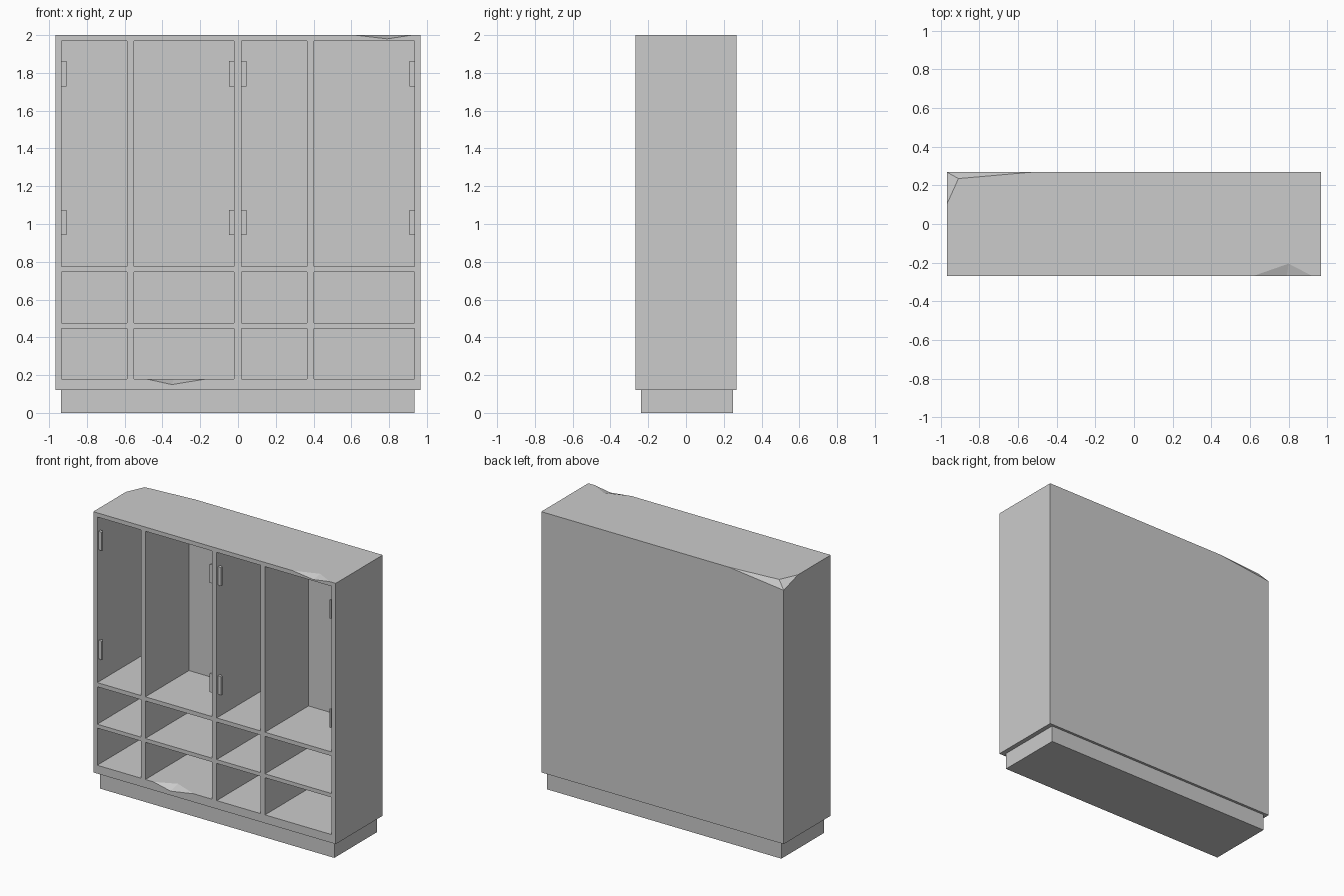
import bpy, bmesh

if "Cube" in bpy.data.objects:
    bpy.data.objects.remove(bpy.data.objects["Cube"])

W, FY, BY = 0.967, -0.268, 0.268     # half width, front and back planes
INNER_BACK = 0.228


def finish(name, bm):
    bmesh.ops.recalc_face_normals(bm, faces=bm.faces)
    me = bpy.data.meshes.new(name)
    bm.to_mesh(me)
    bm.free()
    ob = bpy.data.objects.new(name, me)
    bpy.context.collection.objects.link(ob)
    return ob


def add_box(bm, x0, x1, y0, y1, z0, z1):
    vs = bmesh.ops.create_cube(bm, size=1)["verts"]
    for v in vs:
        v.co.x = x1 if v.co.x > 0 else x0
        v.co.y = y1 if v.co.y > 0 else y0
        v.co.z = z1 if v.co.z > 0 else z0


def cut(ob, cutter):
    cutter.hide_render = True
    m = ob.modifiers.new("cut", "BOOLEAN")
    m.operation, m.solver, m.object = "DIFFERENCE", "EXACT", cutter
    bpy.context.view_layer.objects.active = ob
    bpy.ops.object.modifier_apply(modifier=m.name)
    bpy.data.objects.remove(cutter)


# Cabinet shell, with the chipped front edge and chipped back corner in the top
bm = bmesh.new()
P = {
    "fl0": (-W, FY, .12), "fr0": (W, FY, .12), "br0": (W, BY, .12), "bl0": (-W, BY, .12),
    "fl": (-W, FY, 2), "fr": (W, FY, 2), "br": (W, BY, 2), "bl": (-W, BY, 1.95),
    "e1": (-.53, BY, 2), "e2": (-W, .105, 2), "p": (-.908, .235, 2),
    "a": (.62, FY, 2), "b": (.92, FY, 2), "c": (.79, FY, 1.98), "d": (.80, -.205, 2),
}
V = {k: bm.verts.new(co) for k, co in P.items()}
for loop in ("fl0 bl0 br0 fr0", "fl0 fr0 fr b c a fl", "fr0 br0 br fr",
             "br0 bl0 bl e1 br", "bl0 fl0 fl e2 bl", "fl a d b fr br e1 p e2",
             "p e1 bl", "p bl e2", "a c d", "b d c"):
    bm.faces.new([V[k] for k in loop.split()])
cabinet = finish("cabinet", bm)

# Compartment openings: four columns by three rows
columns = [(-.935, -.588), (-.551, -.020), (.018, .366), (.403, .935)]
rows = [(.18, .448), (.476, .746), (.776, 1.97)]
bm = bmesh.new()
for x0, x1 in columns:
    for z0, z1 in rows:
        add_box(bm, x0, x1, -.4, INNER_BACK, z0, z1)
cut(cabinet, finish("compartment_cutter", bm))

# Chip in the front edge of the bottom board
bm = bmesh.new()
for co in ((-.487, FY, .18), (-.165, FY, .18), (-.35, FY, .15), (-.34, -.20, .18),
           (-.335, FY - .01, .185)):
    bm.verts.new(co)
bmesh.ops.convex_hull(bm, input=bm.verts)
cut(cabinet, finish("chip_cutter", bm))

# Recessed plinth
bm = bmesh.new()
add_box(bm, -.936, .934, -.237, .25, 0, .12)
finish("plinth", bm)

# Hinges: a wall leaf and a narrower knuckle, on the outer walls and centre divider
for i, (x, s) in enumerate([(-.935, 1), (-.020, -1), (.018, 1), (.935, -1)]):
    for level, z in (("lower", 1.008), ("upper", 1.795)):
        bm = bmesh.new()
        for a, b, y0, y1 in ((-.003, .016, -.252, -.232), (.014, .027, -.256, -.240)):
            xs = sorted((x + s * a, x + s * b))
            add_box(bm, *xs, y0, y1, z - .067, z + .067)
        finish(f"hinge_{level}_{i + 1}", bm)
